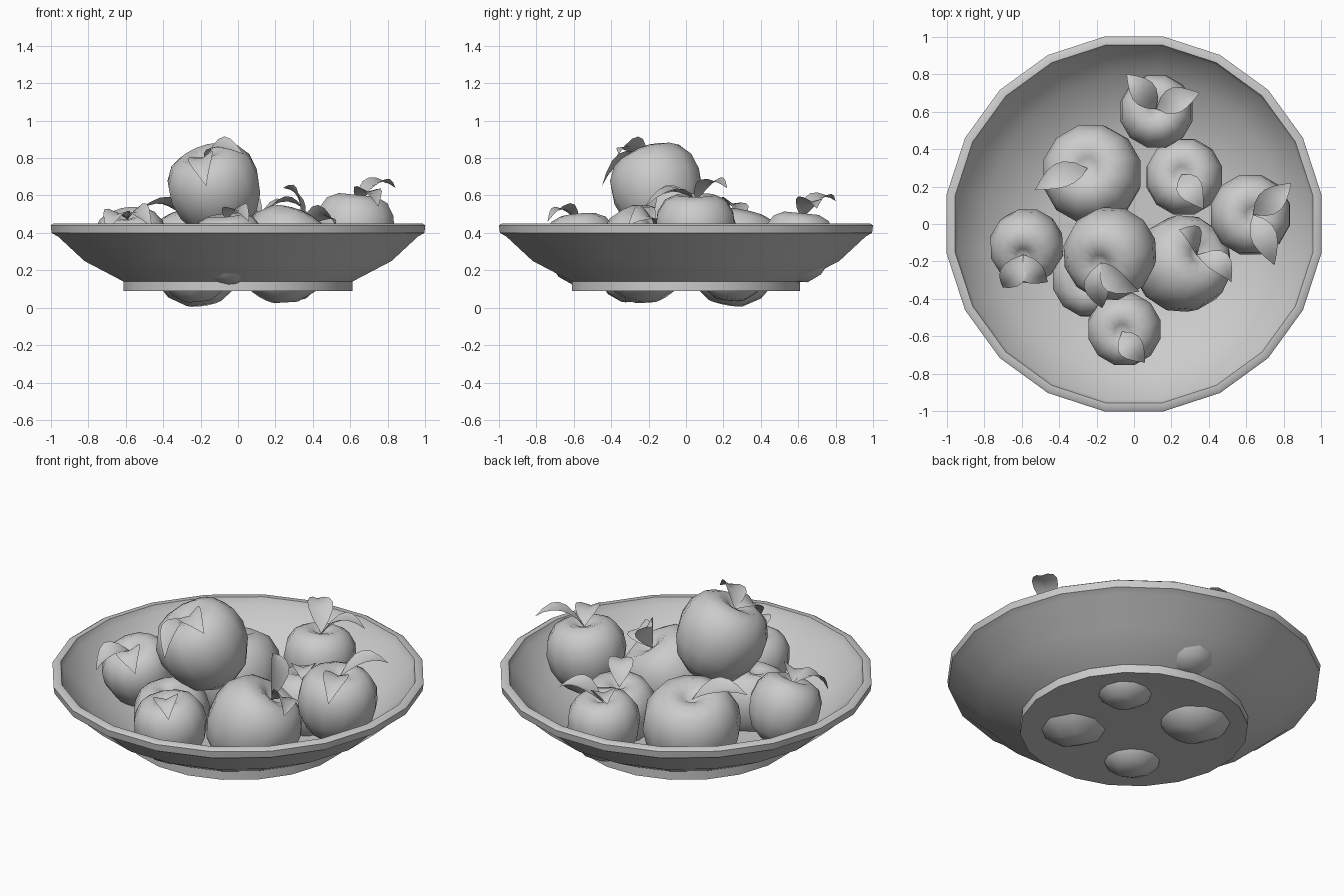
import bpy, bmesh, math
from mathutils import Vector, Matrix

if "Cube" in bpy.data.objects:
    bpy.data.objects.remove(bpy.data.objects["Cube"])


def finish(name, bm, angle=40, recalc=True):
    if recalc:
        bmesh.ops.recalc_face_normals(bm, faces=bm.faces)
    me = bpy.data.meshes.new(name)
    bm.to_mesh(me)
    bm.free()
    ob = bpy.data.objects.new(name, me)
    bpy.context.collection.objects.link(ob)
    bpy.ops.object.select_all(action='DESELECT')
    ob.select_set(True)
    bpy.context.view_layer.objects.active = ob
    bpy.ops.object.shade_smooth_by_angle(angle=math.radians(angle))
    return ob


def lathe(profile, sides, start=0.0):
    """Revolve an (r, z) profile that begins and ends on the axis."""
    bm = bmesh.new()
    rings = []
    for r, z in profile:
        if r == 0:
            rings.append([bm.verts.new((0, 0, z))] * sides)
        else:
            rings.append([bm.verts.new((r * math.cos(start + math.tau * i / sides),
                                        r * math.sin(start + math.tau * i / sides), z))
                          for i in range(sides)])
    for a, b in zip(rings, rings[1:]):
        for i in range(sides):
            j = (i + 1) % sides
            bm.faces.new(list(dict.fromkeys((a[i], a[j], b[j], b[i]))))
    return bm


# Bowl: 20-sided, foot ring, flared wall and a thick rim
k = 1 / math.cos(math.radians(9))
bowl = [(0, .095), (.5, .095), (.61, .09), (.61, .14), (.82, .25), (.96, .38), (.995, .40),
        (1.0, .44), (.985, .45), (.955, .45), (.94, .41), (.79, .28), (.58, .15), (.4, .12), (0, .115)]
finish("bowl", lathe([(r * k, z) for r, z in bowl], 20, math.radians(9)))

# Fruit: dimpled top, tapering base
FRUIT = [(0, -.97), (.36, -.94), (.7, -.7), (.92, -.32), (1, .08), (.95, .45),
         (.76, .75), (.48, .88), (.2, .80), (0, .64)]


def fruit(name, centre, r, axis):
    bm = lathe([(a * r, b * r) for a, b in FRUIT], 12, math.radians(15))
    rot = Vector((0, 0, 1)).rotation_difference(Vector(axis)).to_matrix().to_4x4()
    bmesh.ops.transform(bm, matrix=Matrix.Translation(centre) @ rot, verts=bm.verts)
    finish(name, bm, 60)


# Leaf: arched strip from the dimple to its tip, folded along the midrib
def leaf(name, root, tip, up, arch=.13, width=.07):
    root, tip, up = Vector(root), Vector(tip), Vector(up).normalized()
    ctrl = root.lerp(tip, .45) + up * arch
    side = (tip - root).cross(up).normalized()
    bm = bmesh.new()
    rows = []
    n = 6
    for i in range(n + 1):
        t = i / n
        p = root * (1 - t) ** 2 + ctrl * 2 * t * (1 - t) + tip * t * t
        w = width * math.sin(math.pi * t ** .85)
        if i in (0, n):
            rows.append([bm.verts.new(p)] * 3)
        else:
            rows.append([bm.verts.new(p + side * w * s + up * abs(s) * w * .35) for s in (-1, 0, 1)])
    for a, b in zip(rows, rows[1:]):
        for j in (0, 1):
            bm.faces.new(list(dict.fromkeys((a[j], a[j + 1], b[j + 1], b[j]))))
    finish(name, bm, 60)


# name: centre, radius, stem direction, leaf tips
fruits = {
    "back_left": ((-.22, .26, .275), .27, (-.15, .2, 1), [(-.53, .18, .52)]),
    "back_right": ((.27, .25, .24), .21, (-.1, .1, 1), [(.37, .08, .46)]),
    "front_right": ((.25, -.22, .28), .26, (.55, .35, 1), [(.24, -.03, .64), (.52, -.31, .44)]),
    "front_left": ((-.23, -.29, .235), .21, (-.1, -.1, 1), []),
    "right": ((.62, .05, .41), .22, (.1, 0, 1), [(.84, .22, .64), (.75, -.22, .54)]),
    "back": ((.12, .6, .33), .20, (0, .1, 1), [(-.04, .8, .57), (.35, .7, .53)]),
    "left": ((-.57, -.11, .34), .20, (-.15, -.4, 1), [(-.7, -.34, .4), (-.46, -.31, .43)]),
    "front": ((-.05, -.56, .32), .20, (-.1, -.1, 1), [(.06, -.74, .46)]),
    "top": ((-.12, -.15, .63), .25, (-.35, -.35, 1), [(.03, -.36, .82), (-.17, -.45, .65)]),
}
for name, (centre, r, axis, tips) in fruits.items():
    fruit("fruit_" + name, centre, r, axis)
    axis = Vector(axis).normalized()
    root = Vector(centre) + axis * r * .72
    for i, tip in enumerate(tips):
        leaf(f"leaf_{name}_{i + 1}", root, tip, axis)
